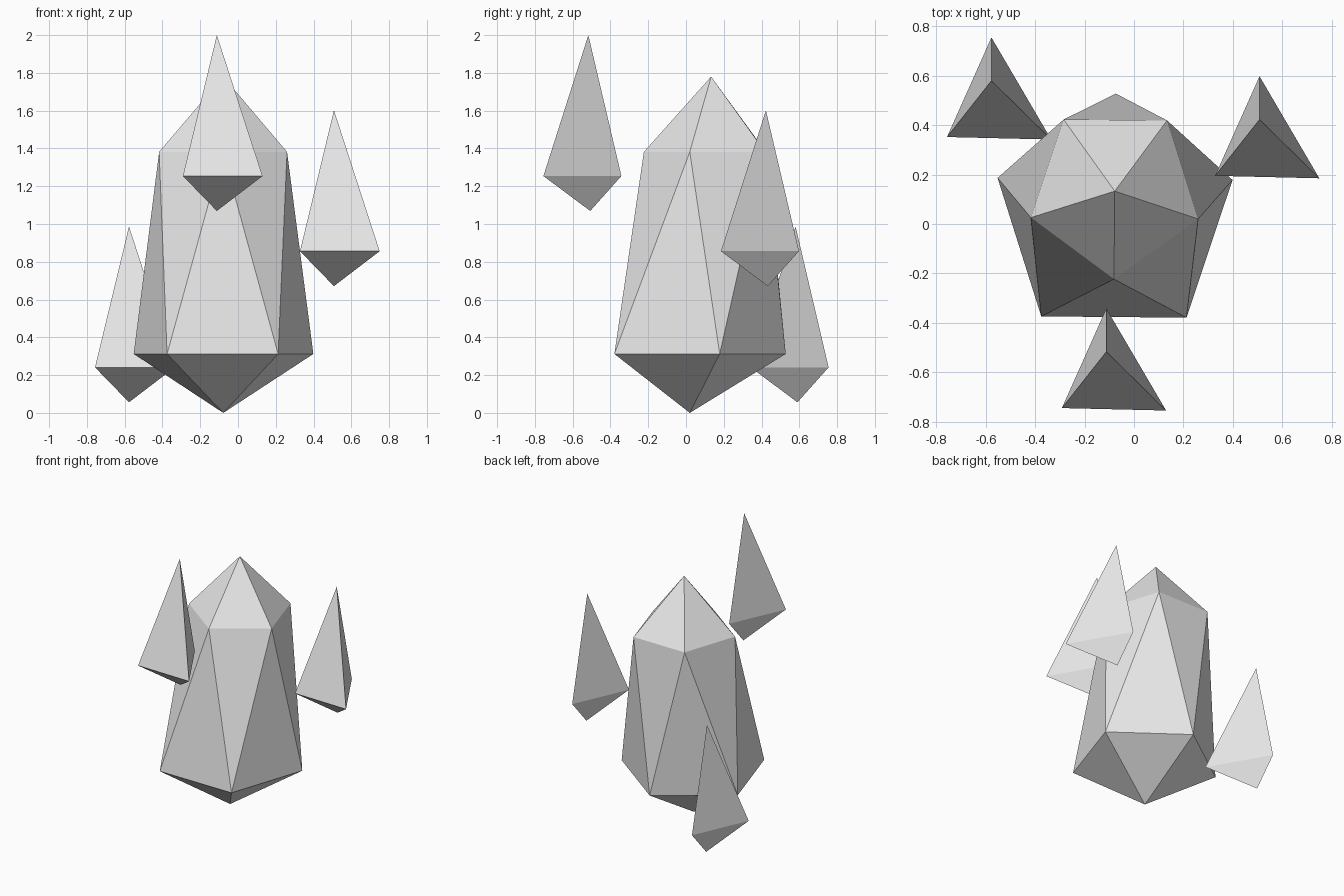
import bpy, bmesh
from math import cos, sin, radians

if "Cube" in bpy.data.objects:
    bpy.data.objects.remove(bpy.data.objects["Cube"])

stone = bpy.data.materials.new("light grey stone")
stone.diffuse_color = (0.8, 0.8, 0.8, 1)
stone.use_nodes = True
stone.node_tree.nodes["Principled BSDF"].inputs["Base Color"].default_value = stone.diffuse_color


def ring(cx, cy, z, r, start, n=5):
    """Regular ring of points, running clockwise from the start angle."""
    angles = [radians(start - 360 / n * i) for i in range(n)]
    return [(cx + r * cos(a), cy + r * sin(a), z) for a in angles]


def crystal(name, bottom, rings, top, location=(0, 0, 0)):
    """Closed faceted crystal: tip, one or two rings joined by a triangle band, tip."""
    bm = bmesh.new()
    b, t = bm.verts.new(bottom), bm.verts.new(top)
    loops = [[bm.verts.new(p) for p in r] for r in rings]
    low, high = loops[0], loops[-1]
    n = len(low)
    for i in range(n):
        j = (i + 1) % n
        bm.faces.new((b, low[i], low[j]))
        bm.faces.new((t, high[j], high[i]))
        if high is not low:
            bm.faces.new((low[i], high[i], low[j]))
            bm.faces.new((high[i], high[j], low[j]))
    bmesh.ops.recalc_face_normals(bm, faces=bm.faces)
    mesh = bpy.data.meshes.new(name)
    bm.to_mesh(mesh)
    bm.free()
    mesh.materials.append(stone)
    obj = bpy.data.objects.new(name, mesh)
    obj.location = location
    bpy.context.collection.objects.link(obj)


# Large central crystal: five-sided twisted body, upper ring offset to the back
crystal("main_crystal", (-0.078, 0.02, 0),
        [ring(-0.078, 0.028, 0.312, 0.5, 89.5),
         ring(-0.078, 0.133, 1.382, 0.356, 53.5)],
        (-0.078, 0.133, 1.78))

# Three identical floating shards: three-sided double pyramids
shard_ring = [(-0.18, -0.228, 0), (0.242, -0.238, 0), (0, 0.175, 0)]
for name, loc in (("front_shard", (-0.112, -0.517, 1.254)),
                  ("right_shard", (0.508, 0.423, 0.856)),
                  ("left_shard", (-0.577, 0.58, 0.241))):
    crystal(name, (0, 0.01, -0.185), [shard_ring], (0, 0, 0.746), loc)
